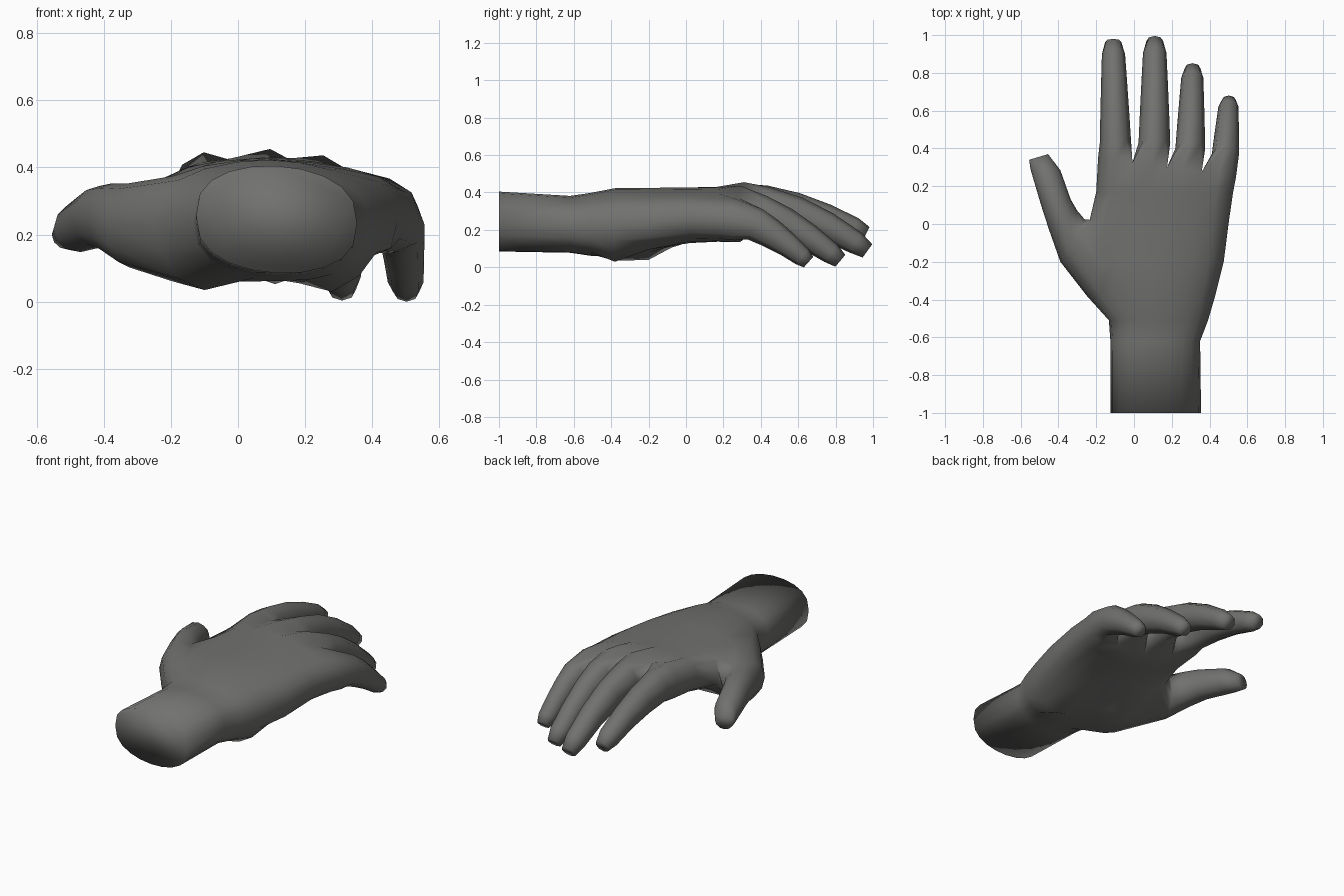
import bpy, bmesh
from math import sin, cos, pi, radians
from mathutils import Vector

if "Cube" in bpy.data.objects:
    bpy.data.objects.remove(bpy.data.objects["Cube"])

bm = bmesh.new()
N = 20  # points around palm: 0 = thumb side, 1-9 back of hand, 10 = little side, 11-19 underside


def power(v, e):
    return (1 if v >= 0 else -1) * abs(v) ** e


def skin(a, b):
    """Quads between two rings of equal count."""
    for i in range(len(a)):
        j = (i + 1) % len(a)
        bm.faces.new((a[i], a[j], b[j], b[i]))


def palm_ring(y, left, right, z0, z1, p, q, tilt, skew=0):
    ring = []
    cx, hw, cz, hh = (left + right) / 2, (right - left) / 2, (z0 + z1) / 2, (z1 - z0) / 2
    for i in range(N):
        a = pi - i * 2 * pi / N
        dx = hw * power(cos(a), p)
        z = cz + hh * power(sin(a), q) + tilt * dx
        ring.append(bm.verts.new((cx + dx, y + skew * dx, z)))
    return ring


# Forearm, wrist and palm
rows = [palm_ring(*s) for s in (
    (-1.00, -.125, .355, .105, .425, 1.0, .75, -.05),
    (-0.62, -.125, .350, .098, .402, 1.0, .75, -.04),
    (-0.51, -.133, .392, .082, .418, 1.0, .75, -.03),
    (-0.38, -.250, .430, .055, .443, 1.1, .75, -.01),
    (-0.20, -.270, .475, .085, .445, 1.1, .70, -.02),
    (0.02, -.235, .503, .150, .447, 1.2, .60, -.05),
    (0.17, -.200, .525, .160, .448, 1.3, .58, -.09),
    (0.30, -.190, .540, .160, .458, 1.3, .55, -.12, -.14),
)]

# Pads at the heel of the palm: height of points 12 to 18
for row, heights in ((3, (.095, .05, .075, .09, .08, .055, .09)),
                     (4, (.155, .115, .115, .115, .10, .06, .08))):
    for i, z in enumerate(heights):
        rows[row][12 + i].co.z = z

hole = (18, 19, 0, 1)  # opening for the thumb between rows 3 and 5
for r in range(len(rows) - 1):
    for i in range(N):
        if r in (3, 4) and i in hole:
            continue
        j = (i + 1) % N
        bm.faces.new((rows[r][i], rows[r][j], rows[r + 1][j], rows[r + 1][i]))
bm.faces.new(rows[0])

# Knuckle line: dip the webs, lift the knuckles
end = rows[-1]
for i in (3, 5, 7):
    end[i].co.z -= .025
    end[N - i].co.z += .015
for i in (2, 4, 6):
    end[i].co.z += .012
webs = [end[0]]
for i in (3, 5, 7):
    webs.append(bm.verts.new((end[i].co + end[N - i].co) / 2))
webs.append(end[10])

# Fingers grown from the knuckle line: base, tip, bulge, half width
fingers = (
    ((-.098, .43, .353), (-.110, .962, .197), .025, .083),
    ((.108, .43, .345), (.110, .970, .108), .038, .084),
    ((.298, .40, .308), (.310, .825, .055), .026, .079),
    ((.484, .37, .250), (.502, .655, .048), .014, .072),
)
for f, (base, tip, bulge, hw) in enumerate(fingers):
    base, tip = Vector(base), Vector(tip)
    t0 = 1 + 2 * f
    prev = [end[t0], end[t0 + 1], end[t0 + 2], webs[f + 1],
            end[N - t0 - 2], end[N - t0 - 1], end[N - t0], webs[f]]
    for t, s, thick in ((0, 1, 1.25), (.3, .92, 1.2), (.6, .83, 1.1), (.88, .74, 1), (1, .52, 1)):
        c = base.lerp(tip, t) + Vector((0, 0, 4 * bulge * t * (1 - t)))
        d = tip - base
        up = Vector((0, -(d.z + 4 * bulge * (1 - 2 * t)), d.y)).normalized()
        ring = []
        for k in range(8):
            a = radians(135 - 45 * k)
            ring.append(bm.verts.new(c + Vector((hw * s * cos(a), 0, 0))
                                     + up * hw * s * thick * sin(a)))
        skin(prev, ring)
        prev = ring
    bm.faces.new(prev)

# Thumb bridged to the palm opening: outer edge, inner edge, height, half thickness
a, b, c = rows[3], rows[4], rows[5]
prev = [a[18], a[19], a[0], a[1], a[2], b[2], c[2], c[1], c[0], c[19], c[18], b[18]]
for ox, oy, ix, iy, z, hv in (
    (-.390, -.20, -.262, .025, .248, .125),
    (-.450, -.03, -.300, .070, .268, .105),
    (-.492, .10, -.335, .130, .273, .092),
    (-.548, .29, -.390, .285, .243, .075),
    (-.555, .34, -.455, .370, .220, .045),
):
    mid = Vector(((ox + ix) / 2, (oy + iy) / 2, z))
    u = Vector((ox - ix, oy - iy, 0)) / 2
    ring = []
    for k in range(12):
        g = radians(-60 + 30 * k)
        ring.append(bm.verts.new(mid + u * cos(g) + Vector((0, 0, hv * sin(g)))))
    skin(prev, ring)
    prev = ring
bm.faces.new(prev)

# Finish: consistent normals, rest on the ground, smooth shading, dark grey
bmesh.ops.recalc_face_normals(bm, faces=bm.faces)
low = min(v.co.z for v in bm.verts)
for v in bm.verts:
    v.co.z -= low
for face in bm.faces:
    face.smooth = True
mesh = bpy.data.meshes.new("hand")
bm.to_mesh(mesh)
bm.free()
grey = bpy.data.materials.new("dark_grey")
grey.diffuse_color = (.165, .165, .16, 1)
grey.use_nodes = True
grey.node_tree.nodes["Principled BSDF"].inputs["Base Color"].default_value = grey.diffuse_color
mesh.materials.append(grey)
bpy.context.collection.objects.link(bpy.data.objects.new("hand", mesh))
